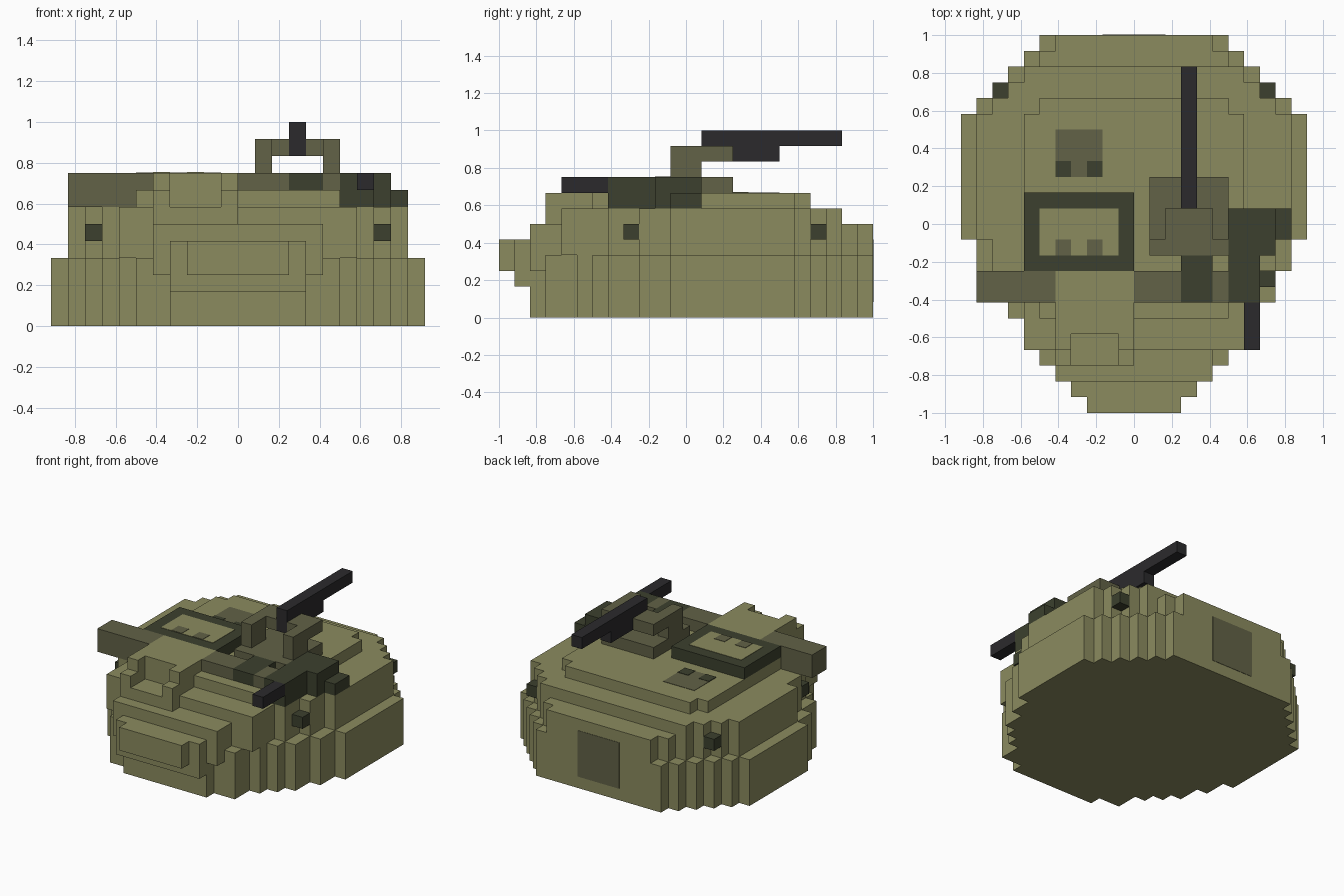
import bpy, bmesh

if "Cube" in bpy.data.objects:
    bpy.data.objects.remove(bpy.data.objects["Cube"])

U = 1 / 12  # one block of the grid


def material(name, r, g, b):
    m = bpy.data.materials.new(name)
    lin = [((c / 255 + 0.055) / 1.055) ** 2.4 for c in (r, g, b)]
    m.diffuse_color = (*lin, 1)
    m.use_nodes = True
    m.node_tree.nodes["Principled BSDF"].inputs["Base Color"].default_value = m.diffuse_color
    return m


OLIVE = material("olive", 139, 139, 95)
DRAB = material("drab", 98, 98, 71)
DARK = material("dark_green", 60, 64, 46)
BLACK = material("gunmetal", 43, 42, 44)


def finish(name, bm, mat):
    bmesh.ops.recalc_face_normals(bm, faces=bm.faces)
    bmesh.ops.scale(bm, vec=(U, U, U), verts=bm.verts)
    me = bpy.data.meshes.new(name)
    bm.to_mesh(me)
    bm.free()
    me.materials.append(mat)
    ob = bpy.data.objects.new(name, me)
    bpy.context.collection.objects.link(ob)
    return ob


def tier(name, steps, z0, z1, mat=OLIVE):
    """Extrude a mirrored, stepped outline given as (y0, y1, half_width)."""
    right = [(w, y) for y0, y1, w in steps for y in (y0, y1)]
    outline = right + [(-x, y) for x, y in reversed(right)]
    bm = bmesh.new()
    face = bm.faces.new([bm.verts.new((x, y, z0)) for x, y in outline])
    new = bmesh.ops.extrude_face_region(bm, geom=[face])["geom"]
    bmesh.ops.translate(bm, vec=(0, 0, z1 - z0),
                        verts=[v for v in new if isinstance(v, bmesh.types.BMVert)])
    return finish(name, bm, mat)


def boxes(name, mat, *spans):
    """One object from boxes given as (x0, x1, y0, y1, z0, z1)."""
    bm = bmesh.new()
    for x0, x1, y0, y1, z0, z1 in spans:
        vs = bmesh.ops.create_cube(bm, size=1)["verts"]
        bmesh.ops.scale(bm, vec=(x1 - x0, y1 - y0, z1 - z0), verts=vs)
        bmesh.ops.translate(bm, vec=((x0 + x1) / 2, (y0 + y1) / 2, (z0 + z1) / 2), verts=vs)
    return finish(name, bm, mat)


# Turret shell in stacked tiers
tier("lower_shell", [(-9, -7, 6), (-7, -6, 7), (-6, -5, 8), (-5, -3, 9), (-3, -1, 10),
                     (-1, 7, 11), (7, 8, 10), (8, 9, 9), (9, 10, 8), (10, 11, 7),
                     (11, 12, 6)], 0, 4)
tier("middle_shell", [(-8, -5, 7), (-5, -3, 8), (-3, -1, 9), (-1, 7, 10),
                      (7, 8, 9), (8, 9, 8), (9, 10, 7)], 4, 7)
tier("rear_shell", [(10, 11, 6), (11, 12, 5)], 4, 6)
tier("roof", [(-6, -3, 6), (-3, 7, 7), (7, 8, 6)], 7, 8)

# Stepped nose
boxes("nose", OLIVE, (-4, 4, -10, -9, 0, 3), (-5, 5, -10, -9, 3, 6), (-5, 5, -9, -8, 4, 6),
      (-4, 4, -11, -10, 2, 5), (-3, 3, -12, -11, 3, 5))

# Sight housing with a notch in front
boxes("sight_housing", OLIVE, (-5, 0, -7, -3, 6, 9), (-5, -4, -8, -7, 6, 9),
      (-1, 0, -8, -7, 6, 9), (-5, -4, -9, -8, 6, 8), (-1, 0, -9, -8, 6, 8),
      (-4, -1, -9, -7, 6, 7))
boxes("cross_beam", DRAB, (-10, -5, -5, -3, 7, 9), (0, 3, -5, -3, 8, 9), (5, 6, -5, -3, 8, 9))
boxes("periscope", DARK, (3, 5, -5, -2, 8, 9))

# Lifting lugs, front and rear on both sides
lugs = [(sx - 0.5, sx + 0.5, y, y + 1, 5, 6) for sx in (-8.5, 8.5) for y in (-4, 8)]
boxes("lifting_lugs", DARK, *lugs)

# Left hatch with pale lid and markings
boxes("hatch_rim", DARK, (-7, 0, -3, 2, 8, 9))
boxes("hatch_lid", OLIVE, (-6, -1, -2, 1, 8.98, 9.03))
boxes("hatch_handles", DRAB, *[(x, x + 1, -2, -1, 9.0, 9.06) for x in (-5, -3)])
boxes("roof_panel", DRAB, (-5, -2, 3, 6, 7.98, 8.03))
boxes("roof_panel_hinges", DARK, *[(x, x + 1, 3, 4, 8.0, 8.06) for x in (-5, -3)])
boxes("rear_panel", DRAB, (-2, 2, 11.98, 12.03, 1, 5))

# Roof gun on its forked mount
boxes("mount_base", DRAB, (1, 6, -2, 3, 8, 9))
boxes("mount_fork", DRAB, (1, 2, -1, 1, 9, 11), (5, 6, -1, 1, 9, 11),
      (1, 3, 1, 3, 10, 11), (4, 6, 1, 3, 10, 11))
boxes("roof_gun", BLACK, (3, 4, 1, 10, 11, 12), (3, 4, 1, 6, 10, 11))

# Right side gun
boxes("side_gun_body", DARK, (6, 8, -5, 1, 7, 9), (8, 9, -2, 1, 7, 9), (9, 10, -1, 1, 7, 8))
boxes("side_gun_barrel", BLACK, (7, 8, -8, -5, 8, 9))
